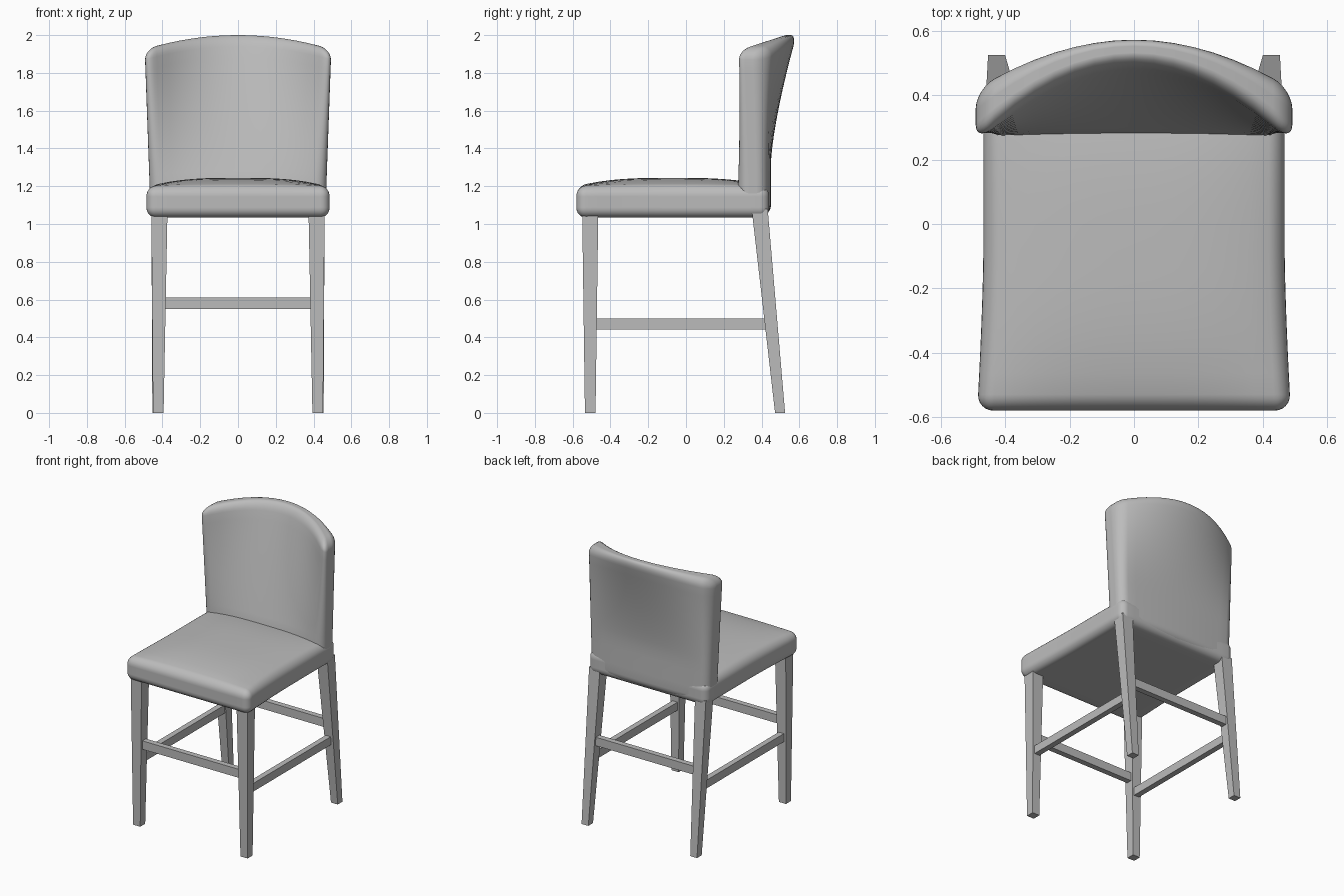
import bpy, bmesh, math
from mathutils import Vector

if "Cube" in bpy.data.objects:
    bpy.data.objects.remove(bpy.data.objects["Cube"])

grey = bpy.data.materials.new("plain grey")
grey.use_nodes = True
grey.diffuse_color = (0.5, 0.5, 0.5, 1)
grey.node_tree.nodes["Principled BSDF"].inputs["Base Color"].default_value = (0.5, 0.5, 0.5, 1)


def finish(bm, name, smooth=False):
    bmesh.ops.recalc_face_normals(bm, faces=bm.faces)
    mesh = bpy.data.meshes.new(name)
    bm.to_mesh(mesh)
    bm.free()
    mesh.materials.append(grey)
    obj = bpy.data.objects.new(name, mesh)
    bpy.context.collection.objects.link(obj)
    if smooth:
        bpy.ops.object.select_all(action='DESELECT')
        obj.select_set(True)
        bpy.context.view_layer.objects.active = obj
        bpy.ops.object.shade_smooth_by_angle(angle=math.radians(50))
    return obj


def cushion(name, half, radius, warp):
    """Rounded block whose points are then bent by warp."""
    bm = bmesh.new()
    bmesh.ops.create_cube(bm, size=2)
    bmesh.ops.subdivide_edges(bm, edges=bm.edges, cuts=19, use_grid_fill=True)
    flat = 0.7
    for v in bm.verts:
        core, off = Vector(), Vector()
        for i in range(3):
            s, sign = abs(v.co[i]), math.copysign(1, v.co[i])
            core[i] = sign * min(s / flat, 1) * (half[i] - radius)
            off[i] = sign * math.tan(math.pi / 4 * max(0, s - flat) / (1 - flat))
        v.co = warp(core + off.normalized() * radius)
    return finish(bm, name, True)


def bar(name, low, low_size, high, high_size):
    """Four-sided post from a low rectangle to a high one."""
    bm = bmesh.new()
    bmesh.ops.create_cube(bm, size=1)
    for v in bm.verts:
        end, size = (high, high_size) if v.co.z > 0 else (low, low_size)
        v.co = Vector((end[0] + v.co.x * size, end[1] + v.co.y * size, end[2]))
    return finish(bm, name)


def rail(name, centre, size):
    bm = bmesh.new()
    bmesh.ops.create_cube(bm, size=1)
    for v in bm.verts:
        v.co = Vector(c + p * s for c, p, s in zip(centre, v.co, size))
    return finish(bm, name)


# Seat cushion: crowned top, slightly wider at the front
SEAT = (0.48, 0.51, 0.0825)


def seat_shape(p):
    u, v = p.x / SEAT[0], p.y / SEAT[1]
    crown = 0.045 * (1 - abs(u) ** 3) * (1 - abs(v) ** 3) if p.z > 0 else 0
    width = 0.975 + 0.04 * max(0, -v) ** 1.5
    return Vector((p.x * width, p.y - 0.07, p.z + 1.117 + crown * p.z / SEAT[2]))


cushion("seat", SEAT, 0.05, seat_shape)

# Backrest: straight at the seat, bowed and leaning back at the top
BACK = (0.48, 0.085, 0.48)


def back_shape(p):
    u, w = p.x / BACK[0], p.y / BACK[1]
    t = (p.z / BACK[2] + 1) / 2
    lean = max(0, (t - 0.17) / 0.83)
    bow = max(0, (t - 0.3) / 0.7) ** 1.4
    front = 0.275 + lean * (0.225 - 0.255 * u * u)
    rear = 0.45 - 0.02 * u * u + bow * (0.135 - 0.148 * u * u)
    y = front + (rear - front) * (w + 1) / 2
    return Vector((u * (0.462 + 0.032 * t), y, 1.04 + t * (0.96 - 0.075 * u * u)))


cushion("backrest", BACK, 0.06, back_shape)

# Tapered legs and side rails
for side, x in (("left", 1), ("right", -1)):
    bar("front_leg_" + side, (x * 0.422, -0.507, 0), 0.056, (x * 0.416, -0.507, 1.06), 0.085)
    bar("back_leg_" + side, (x * 0.427, 0.498, 0), 0.053, (x * 0.416, 0.39, 1.08), 0.085)
    rail("side_rail_" + side, (x * 0.418, -0.03, 0.47), (0.04, 0.92, 0.058))

# Cross rails
for name, y in (("front_rail", -0.507), ("back_rail", 0.442)):
    rail(name, (0, y, 0.58), (0.8, 0.04, 0.06))
